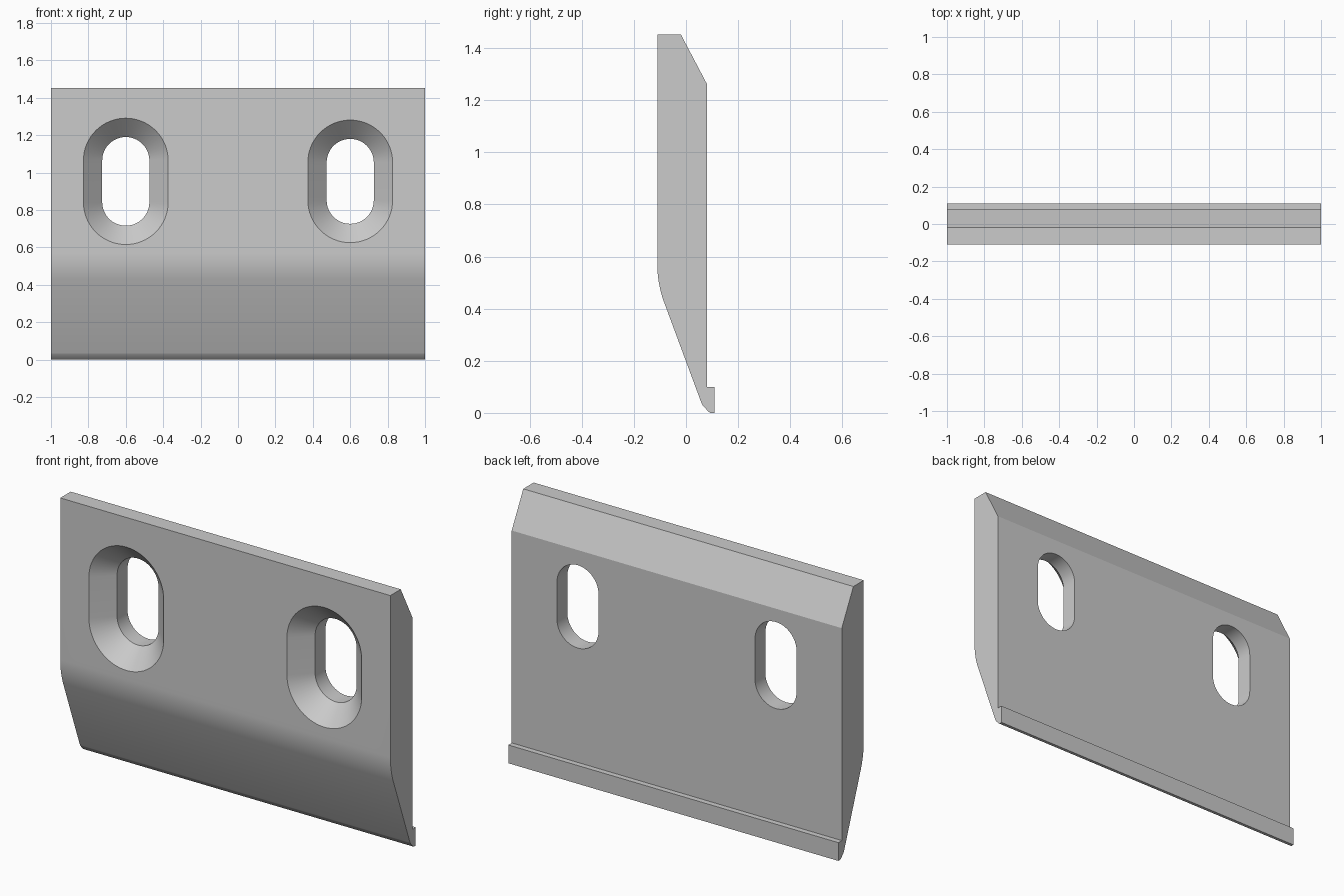
import bpy, bmesh
from math import sin, cos, pi, radians

cube = bpy.data.objects.get("Cube")
if cube:
    bpy.data.objects.remove(cube, do_unlink=True)

steel = bpy.data.materials.new("plain_grey")
steel.use_nodes = True
grey = (0.6, 0.6, 0.6, 1)
steel.diffuse_color = grey
steel.node_tree.nodes["Principled BSDF"].inputs["Base Color"].default_value = grey


def loft(name, loops):
    """Closed solid through a list of equal-length point loops."""
    bm = bmesh.new()
    rings = [[bm.verts.new(p) for p in loop] for loop in loops]
    n = len(rings[0])
    for a, b in zip(rings, rings[1:]):
        for i in range(n):
            j = (i + 1) % n
            bm.faces.new((a[i], a[j], b[j], b[i]))
    bm.faces.new(rings[0])
    bm.faces.new(rings[-1])
    bmesh.ops.recalc_face_normals(bm, faces=bm.faces)
    mesh = bpy.data.meshes.new(name)
    bm.to_mesh(mesh)
    bm.free()
    obj = bpy.data.objects.new(name, mesh)
    bpy.context.collection.objects.link(obj)
    mesh.materials.append(steel)
    return obj


def slot_loop(x, z, y, r, half):
    """Upright rounded slot outline in the plane at y."""
    steps = 32
    return [(x + r * cos(pi * (k / steps + side)), y,
             z + (half if side == 0 else -half) + r * sin(pi * (k / steps + side)))
            for side in (0, 1) for k in range(steps + 1)]


# Blade cross-section (y, z): chamfered back, rear lip, rounded toe and front bend
profile = [(-0.11, 1.453), (-0.02, 1.453), (0.08, 1.263), (0.08, 0.10),
           (0.11, 0.10), (0.11, 0), (0.093, 0), (0.086, 0.005), (0.064, 0.029), (0.06, 0.036)]
bend = 0.42
for k in range(13):
    a = radians(19.7) * (1 - k / 12)
    profile.append((-0.11 + bend * (1 - cos(a)), 0.57 - bend * sin(a)))
blade = loft("blade_plate", [[(x, y, z) for y, z in profile] for x in (-1, 1)])

# Countersunk slots cut through the plate
for side, half in ((-1, 0.111), (1, 0.101)):
    x, z = side * 0.6, 0.953
    cutter = loft("slot_cutter", [slot_loop(x, z, y, r, half) for y, r in
                                  ((-0.15, 0.267), (-0.01, 0.126), (0.2, 0.126))])
    mod = blade.modifiers.new("slot", "BOOLEAN")
    mod.object = cutter
    mod.operation = "DIFFERENCE"
    mod.solver = "EXACT"
    bpy.context.view_layer.objects.active = blade
    bpy.ops.object.modifier_apply(modifier=mod.name)
    bpy.data.objects.remove(cutter, do_unlink=True)

bpy.ops.object.select_all(action="DESELECT")
blade.select_set(True)
bpy.context.view_layer.objects.active = blade
bpy.ops.object.shade_smooth_by_angle(angle=radians(25))
